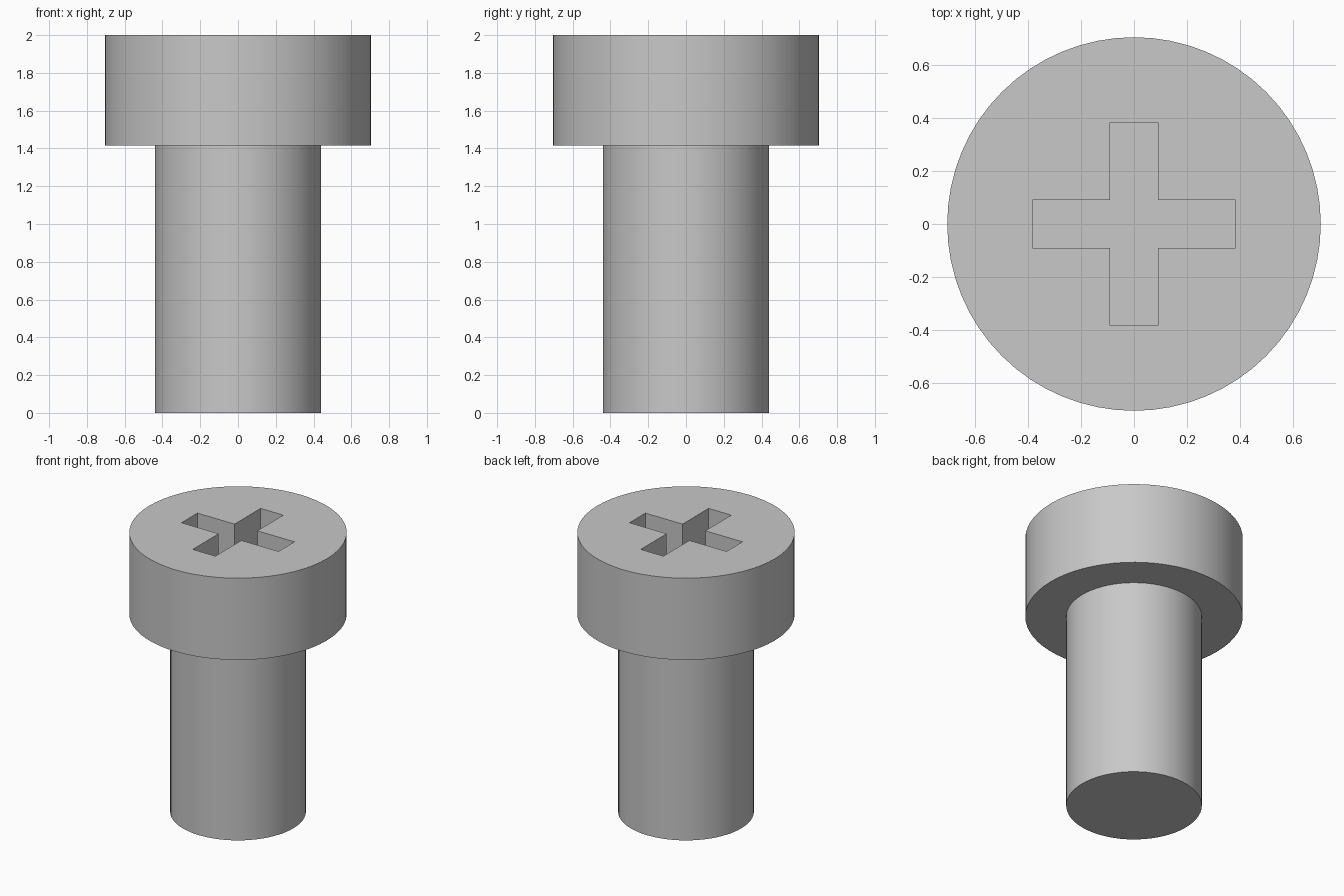
import bpy
import bmesh
from math import cos, sin, tau

SIDES = 64
SHAFT_RADIUS, HEAD_RADIUS = 0.44, 0.705
SHAFT_TOP, TOP = 1.415, 2.0
SLOT_HALF, SLOT_REACH, SLOT_DEPTH = 0.09, 0.384, 0.3

if "Cube" in bpy.data.objects:
    bpy.data.objects.remove(bpy.data.objects["Cube"], do_unlink=True)

steel = bpy.data.materials.new("grey steel")
steel.use_nodes = True
steel.diffuse_color = (0.58, 0.58, 0.58, 1)
steel.node_tree.nodes["Principled BSDF"].inputs["Base Color"].default_value = steel.diffuse_color


def circle(radius):
    return [(radius * cos(tau * i / SIDES), radius * sin(tau * i / SIDES)) for i in range(SIDES)]


def stack(name, sections):
    """Skin a closed solid through (outline, height) sections."""
    bm = bmesh.new()
    rings = [[bm.verts.new((x, y, z)) for x, y in outline] for outline, z in sections]
    for low, high in zip(rings, rings[1:]):
        for i in range(len(low)):
            bm.faces.new((low[i - 1], low[i], high[i], high[i - 1]))
    bm.faces.new(rings[0][::-1])
    bm.faces.new(rings[-1])
    bmesh.ops.recalc_face_normals(bm, faces=bm.faces)
    mesh = bpy.data.meshes.new(name)
    bm.to_mesh(mesh)
    bm.free()
    mesh.materials.append(steel)
    obj = bpy.data.objects.new(name, mesh)
    bpy.context.collection.objects.link(obj)
    return obj


# Shaft and wider head in one solid
screw = stack("screw", [
    (circle(SHAFT_RADIUS), 0),
    (circle(SHAFT_RADIUS), SHAFT_TOP),
    (circle(HEAD_RADIUS), SHAFT_TOP),
    (circle(HEAD_RADIUS), TOP),
])

# Cross-shaped driver recess: one arm's corners turned four times
w, r = SLOT_HALF, SLOT_REACH
cross = []
arm = [(r, -w), (r, w), (w, w)]
for turn in range(4):
    cross += arm
    arm = [(-y, x) for x, y in arm]
cutter = stack("recess_cutter", [(cross, TOP - SLOT_DEPTH), (cross, TOP + 0.1)])
cutter.hide_render = True

cut = screw.modifiers.new("driver recess", "BOOLEAN")
cut.operation = "DIFFERENCE"
cut.solver = "EXACT"
cut.object = cutter

bpy.ops.object.select_all(action="DESELECT")
screw.select_set(True)
bpy.context.view_layer.objects.active = screw
bpy.ops.object.modifier_apply(modifier=cut.name)
bpy.data.objects.remove(cutter, do_unlink=True)
bpy.ops.object.shade_smooth_by_angle()
